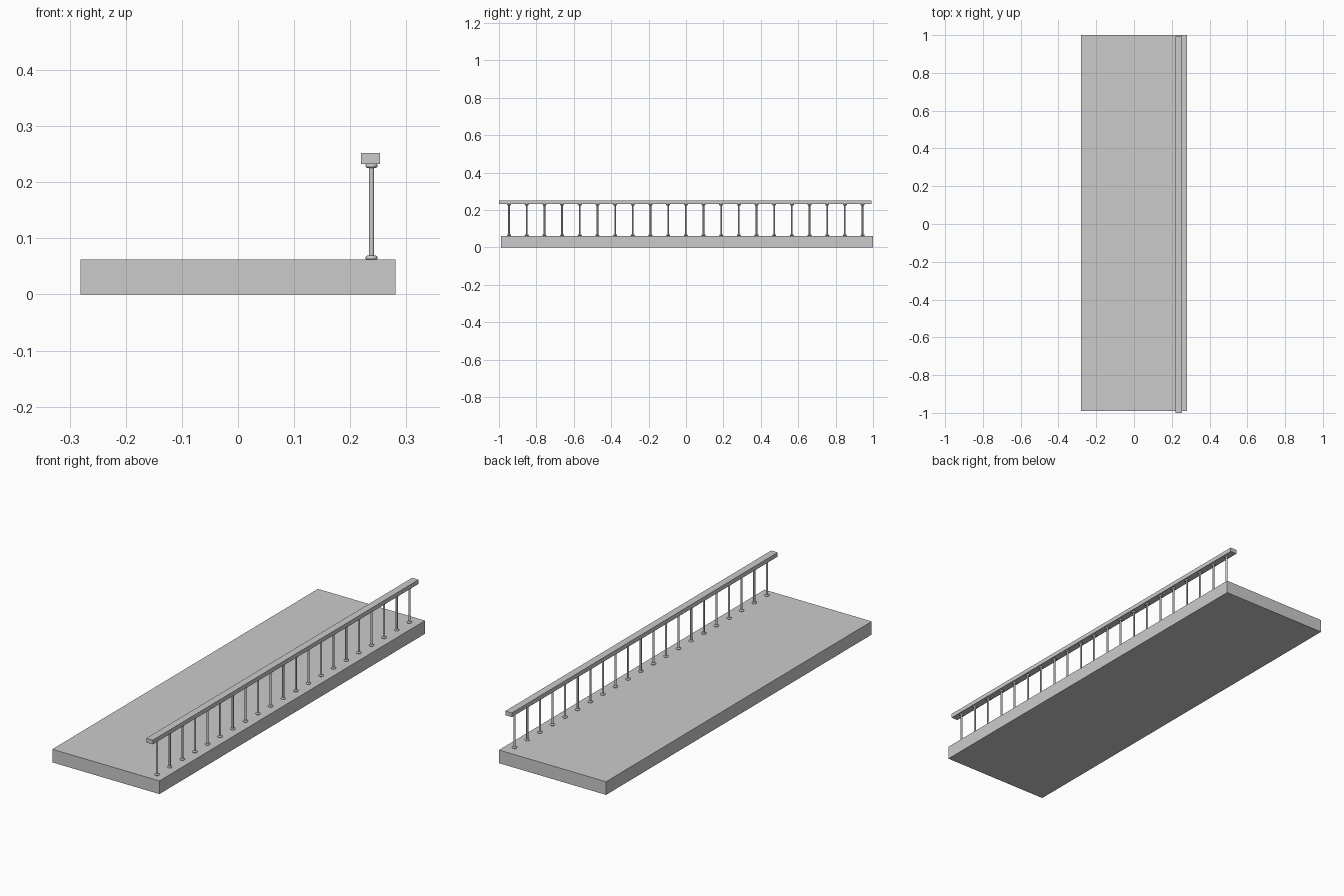
import bpy, bmesh, math

if "Cube" in bpy.data.objects:
    bpy.data.objects.remove(bpy.data.objects["Cube"])


def finish(name, bm):
    bmesh.ops.recalc_face_normals(bm, faces=bm.faces[:])
    mesh = bpy.data.meshes.new(name)
    bm.to_mesh(mesh)
    bm.free()
    ob = bpy.data.objects.new(name, mesh)
    bpy.context.collection.objects.link(ob)
    return ob


def box(name, lo, hi):
    bm = bmesh.new()
    bmesh.ops.create_cube(bm, size=1)
    for v in bm.verts:
        v.co = [l + (c + 0.5) * (h - l) for c, l, h in zip(v.co, lo, hi)]
    return finish(name, bm)


def lathe(name, profile, segments):
    bm = bmesh.new()
    rings = []
    for r, z in profile:
        rings.append([bm.verts.new((r * math.cos(2 * math.pi * i / segments),
                                    r * math.sin(2 * math.pi * i / segments), z))
                      for i in range(segments)])
    for a, b in zip(rings, rings[1:]):
        for i in range(segments):
            j = (i + 1) % segments
            bm.faces.new((a[i], a[j], b[j], b[i]))
    bm.faces.new(rings[0])
    bm.faces.new(rings[-1])
    return finish(name, bm)


SLAB_TOP, RAIL_BOTTOM = 0.0625, 0.232

# Floor slab and handrail
box("floor_slab", (-0.281, -0.99, 0), (0.281, 1.0, SLAB_TOP))
box("handrail", (0.219, -1.0, RAIL_BOTTOM), (0.253, 0.992, 0.252))

# Baluster: round post with a rounded collar at each end
foot = [(0.0095, 0), (0.0109, 0.0015), (0.0109, 0.0035), (0.0095, 0.0055),
        (0.0075, 0.0065), (0.0046, 0.0065)]
profile = [(r, SLAB_TOP + z) for r, z in foot]
profile += [(r, RAIL_BOTTOM - z) for r, z in reversed(foot)]
first = lathe("baluster_1", profile, 16)
bpy.context.view_layer.objects.active = first
first.select_set(True)
bpy.ops.object.shade_smooth_by_angle(angle=math.radians(50))

# Row of balusters along the rail
COUNT, SPACING = 21, 0.0945
for i in range(COUNT):
    ob = first if i == 0 else first.copy()
    if i:
        ob.name = f"baluster_{i + 1}"
        bpy.context.collection.objects.link(ob)
    ob.location = (0.238, -0.946 + i * SPACING, 0)
